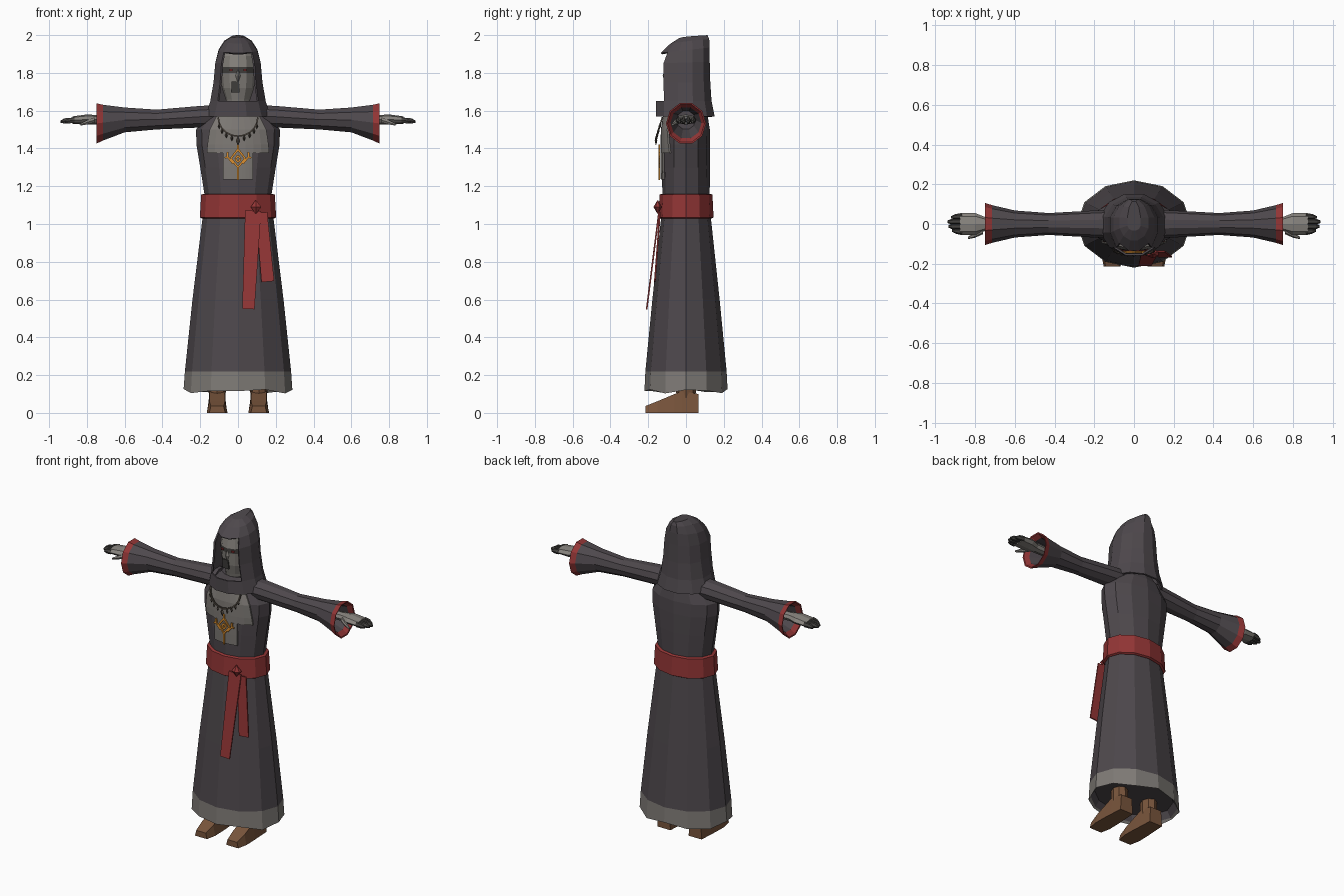
import bpy, bmesh
from math import sin, cos, pi, sqrt, radians
from mathutils import Vector

if "Cube" in bpy.data.objects:
    bpy.data.objects.remove(bpy.data.objects["Cube"])


def material(name, r, g, b):
    m = bpy.data.materials.new(name)
    m.use_nodes = True
    m.diffuse_color = (r, g, b, 1)
    m.node_tree.nodes["Principled BSDF"].inputs["Base Color"].default_value = (r, g, b, 1)
    m.node_tree.nodes["Principled BSDF"].inputs["Roughness"].default_value = 0.9
    return m


ROBE = material("charcoal cloth", .075, .064, .072)
GREY = material("grey cloth", .21, .195, .18)
RED = material("red cloth", .29, .036, .036)
GOLD = material("orange gold", .72, .28, .03)
LEATHER = material("brown leather", .19, .09, .045)
SKIN = material("ashen skin", .24, .225, .205)
DARK = material("dark grey", .055, .052, .048)
BRONZE = material("dark bronze", .085, .07, .055)


def make(name, bm, mats, rule=None):
    """Finish a bmesh as a flat-shaded object, coloured by a rule on face centres."""
    bmesh.ops.recalc_face_normals(bm, faces=bm.faces)
    if rule:
        for f in bm.faces:
            f.material_index = rule(f.calc_center_median())
    me = bpy.data.meshes.new(name)
    bm.to_mesh(me)
    bm.free()
    for m in mats:
        me.materials.append(m)
    ob = bpy.data.objects.new(name, me)
    bpy.context.collection.objects.link(ob)
    return ob


def loft(name, rings, mats, rule=None, caps=(True, True), skip=None):
    """Join equal closed rings of points with quads; skip(ring, side) leaves holes."""
    bm = bmesh.new()
    vs = [[bm.verts.new(p) for p in ring] for ring in rings]
    n = len(vs[0])
    for i in range(len(vs) - 1):
        for j in range(n):
            if not (skip and skip(i, j)):
                k = (j + 1) % n
                bm.faces.new((vs[i][j], vs[i][k], vs[i + 1][k], vs[i + 1][j]))
    if caps[0]:
        bm.faces.new(vs[0])
    if caps[1]:
        bm.faces.new(vs[-1])
    return make(name, bm, mats, rule)


def oval(z, rx, ry, n=12):
    return [(rx * sin(2 * pi * j / n), -ry * cos(2 * pi * j / n), z) for j in range(n)]


def oval_x(x, y, z, ry, rz, n=10):
    return [(x, y + ry * cos(2 * pi * j / n), z + rz * sin(2 * pi * j / n)) for j in range(n)]


def strip(name, a, b, wa, wb, mat, t=.008):
    """Flat tapered plate facing forward, running from a to b."""
    a, b = Vector(a), Vector(b)
    side = (b - a).cross(Vector((0, 1, 0))).normalized()
    depth = Vector((0, t / 2, 0))
    rings = [[p + side * w + depth, p - side * w + depth, p - side * w - depth, p + side * w - depth]
             for p, w in ((a, wa / 2), (b, wb / 2))]
    return loft(name, rings, [mat])


def gem(name, centre, rx, ry, rz, mat, n=6):
    """Double-pointed bead."""
    c = Vector(centre)
    rings = [[c + Vector(p) for p in oval(z, rx * k, ry * k, n)]
             for z, k in ((-rz, .1), (0, 1), (rz, .1))]
    return loft(name, rings, [mat])


# Robe: skirt, waist and torso in one loft
body = [(.115, .288, .22), (.22, .281, .215), (.6, .241, .178), (1.03, .188, .132),
        (1.16, .178, .125), (1.3, .2, .128), (1.42, .22, .128), (1.5, .222, .126),
        (1.57, .17, .115), (1.64, .1, .08)]


def body_size(z):
    for (z0, a0, b0), (z1, a1, b1) in zip(body, body[1:]):
        if z <= z1:
            t = (z - z0) / (z1 - z0)
            return a0 + (a1 - a0) * t, b0 + (b1 - b0) * t


robe_rings = [oval(.17, .25, .19), oval(.13, .275, .21)] + [oval(*r) for r in body]
robe_rings[2] = [(x, y, z + .012 * sin(2.3 * j)) for j, (x, y, z) in enumerate(robe_rings[2])]
loft("robe", robe_rings, [ROBE, GREY],
     lambda c: int(c.z < .22 and sqrt((c.x / .27) ** 2 + (c.y / .206) ** 2) > .965))

# Sash with knot and two hanging tails
loft("sash", [oval(1.03, .192, .138), oval(1.035, .202, .146), oval(1.155, .195, .14),
              oval(1.16, .18, .128)], [RED])
gem("sash_knot", (.095, -.15, 1.09), .032, .022, .035, RED)
strip("sash_tail_long", (.08, -.142, 1.07), (.055, -.208, .55), .085, .065, RED)
strip("sash_tail_short", (.125, -.138, 1.06), (.158, -.165, .695), .06, .068, RED)


# Chest panels wrapped on the torso
def chest(name, levels):
    rings = []
    for z, half in levels:
        rx, ry = body_size(z)
        xs = [half * (i / 4 - 1) for i in range(9)]
        arc = [(x, sqrt(1 - (x / rx) ** 2) * ry) for x in xs]
        rings.append([(x, -y - .007, z) for x, y in arc] + [(x, -y + .001, z) for x, y in reversed(arc)])
    return loft(name, rings, [GREY])


chest("chest_panel_upper", [(1.375, .165), (1.42, .162), (1.5, .15), (1.57, .115)])
chest("chest_panel_lower", [(1.235, .08), (1.3, .08), (1.376, .08)])

# Emblem bars
bars = [((0, 1.42), (0, 1.395)), ((0, 1.3), (0, 1.232))]
for s in (-1, 1):
    bars += [((0, 1.395), (s * .038, 1.347)), ((s * .038, 1.347), (0, 1.3)),
             ((0, 1.362), (s * .014, 1.345)), ((s * .014, 1.345), (0, 1.328)),
             ((s * .025, 1.32), (s * .055, 1.355)), ((s * .055, 1.355), (s * .07, 1.35)),
             ((s * .055, 1.355), (s * .055, 1.38))]
for p, q in bars:
    strip("emblem_bar", (p[0], -.141, p[1]), (q[0], -.141, q[1]), .011, .009, GOLD)

# Necklace: cord segments with pointed pendants
cord = [Vector((.105 * sin(a), -.125 - .03 * cos(a), 1.565 - .1 * cos(a)))
        for a in [radians(-90 + 18 * i) for i in range(11)]]
for a, b in zip(cord, cord[1:]):
    strip("necklace_cord", a, b, .008, .008, BRONZE)
for i, p in enumerate(cord[1:-1]):
    size = .024 if i == 4 else .015
    gem("necklace_pendant", p - Vector((0, .004, size)), size * .5, .007, size, BRONZE, 4)

# Hood with an open front and a peak
hood = [(1.57, 1.57, .177, .165, .157), (1.65, 1.65, .152, .165, .14), (1.75, 1.75, .134, .168, .133),
        (1.85, 1.86, .124, .168, .13), (1.905, 1.935, .106, .138, .13),
        (1.955, 1.98, .075, .085, .127), (1.985, 2.0, .035, .035, .118)]
rings = []
for zf, zb, rx, front, back in hood:
    ring = []
    for j in range(12):
        a = radians(15 + 30 * j)
        t = (1 - cos(a)) / 2
        ring.append((rx * sin(a), -cos(a) * (front if cos(a) > 0 else back), zf + (zb - zf) * t))
    rings.append(ring)
ob = loft("hood", rings, [ROBE], caps=(False, True),
          skip=lambda i, j: 1 <= i <= 3 and j in (0, 10, 11))
mod = ob.modifiers.new("thickness", "SOLIDIFY")
mod.thickness, mod.offset = .01, -1

# Face, with shadowed eye band and mouth wrap
loft("head", [[(x, y - .01, z) for x, y, z in oval(z0, rx, ry)] for z0, rx, ry in
              ((1.6, .06, .06), (1.66, .065, .075), (1.72, .085, .092), (1.8, .092, .1),
               (1.83, .092, .1), (1.89, .085, .09), (1.93, .05, .05))],
     [SKIN, DARK], lambda c: int(1.8 < c.z < 1.83 or c.y > 0))
gem("nose", (0, -.108, 1.785), .013, .016, .035, SKIN, 4)
strip("mouth_wrap", (-.014, -.107, 1.755), (-.014, -.1, 1.695), .04, .045, DARK)
for s in (-1, 1):
    strip("eye", (s * .045, -.103, 1.815), (s * .028, -.107, 1.815), .009, .009, RED)

for side, s in (("left", 1), ("right", -1)):
    # Flared sleeve with red cuff and hollow end
    profile = [(.12, 1.51, 1.632, .072), (.2, 1.508, 1.628, .068), (.43, 1.498, 1.608, .055),
               (.6, 1.482, 1.62, .068), (.715, 1.437, 1.636, .095), (.75, 1.42, 1.645, .106),
               (.748, 1.428, 1.637, .098), (.72, 1.45, 1.62, .082), (.6, 1.5, 1.6, .05)]
    loft(side + "_sleeve", [oval_x(s * x, 0, (lo + hi) / 2, ry, (hi - lo) / 2)
                            for x, lo, hi, ry in profile], [ROBE, RED],
         lambda c: int(abs(c.x) > .725))
    # Hand: palm, four fingers and a thumb
    loft(side + "_palm", [oval_x(s * x, 0, z, ry, rz, 8) for x, z, ry, rz in
                          ((.59, 1.55, .03, .025), (.75, 1.552, .035, .025), (.8, 1.553, .055, .027),
                           (.875, 1.55, .055, .02))], [SKIN])
    for y, tip in ((-.04, .915), (-.014, .935), (.013, .94), (.04, .92)):
        loft(side + "_finger", [oval_x(s * x, y * k, z, r, r * 1.1, 6) for x, k, z, r in
                                ((.865, 1, 1.55, .015), (tip - .02, .9, 1.546, .014),
                                 (tip, .85, 1.541, .006))], [DARK])
    loft(side + "_thumb", [oval_x(s * x, y, z, r, r, 6) for x, y, z, r in
                           ((.76, -.035, 1.55, .016), (.8, -.056, 1.538, .013),
                            (.835, -.07, 1.526, .006))], [SKIN])
    # Shoe: upper on a wedge sole, and ankle going into the skirt
    def box_ring(y, half, lo, hi, top):
        x = s * .11
        return [(x - half, y, lo), (x + half, y, lo), (x + half * top, y, hi), (x - half * top, y, hi)]
    loft(side + "_shoe", [box_ring(*r) for r in
                          ((.065, .046, 0, .1, .85), (-.02, .05, 0, .115, .8), (-.06, .053, 0, .1, .75),
                           (-.15, .055, 0, .062, .75), (-.215, .042, 0, .036, .8))], [LEATHER])
    loft(side + "_ankle", [[(s * .11 + x, y, z) for x, y, z in oval(z0, r, r * 1.15, 8)]
                           for z0, r in ((.08, .043), (.12, .046), (.2, .045))], [LEATHER])
